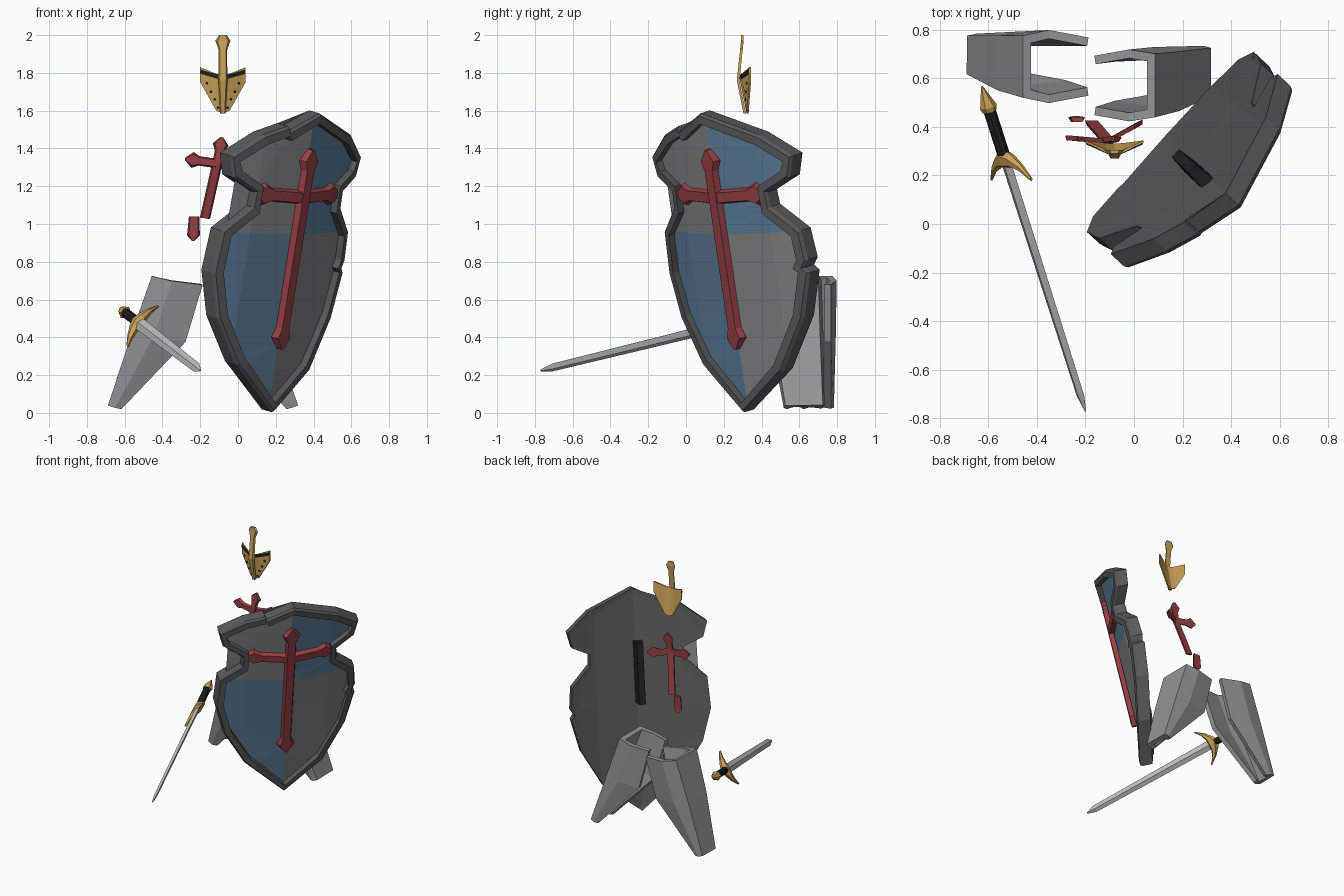
import bpy, bmesh, math
from mathutils import Vector as V, Matrix

cube = bpy.data.objects.get("Cube")
if cube:
    bpy.data.objects.remove(cube)


def material(name, rgb):
    m = bpy.data.materials.new(name)
    m.use_nodes = True
    m.diffuse_color = (*rgb, 1)
    m.node_tree.nodes["Principled BSDF"].inputs["Base Color"].default_value = (*rgb, 1)
    return m


iron = material("dark iron", (0.1, 0.1, 0.1))
grey = material("field grey", (0.23, 0.23, 0.23))
blue = material("field blue", (0.11, 0.21, 0.33))
red = material("cross red", (0.3, 0.05, 0.055))
gold = material("gold", (0.6, 0.36, 0.1))
black = material("black", (0.015, 0.015, 0.015))
steel = material("leg steel", (0.3, 0.3, 0.3))
silver = material("blade silver", (0.55, 0.55, 0.55))


def finish(name, bm, mats, matrix=None):
    me = bpy.data.meshes.new(name)
    bm.to_mesh(me)
    bm.free()
    for m in mats:
        me.materials.append(m)
    ob = bpy.data.objects.new(name, me)
    bpy.context.collection.objects.link(ob)
    if matrix:
        ob.matrix_world = matrix
    return ob


def loft(name, mat, sections, closed=False, matrix=None):
    """Skin equal-sized closed sections; cap the ends unless the loft is a loop."""
    bm = bmesh.new()
    rows = [[bm.verts.new(p) for p in s] for s in sections]
    n = len(rows[0])
    for a, b in zip(rows, rows[1:] + (rows[:1] if closed else [])):
        for i in range(n):
            j = (i + 1) % n
            bm.faces.new((a[i], a[j], b[j], b[i]))
    if not closed:
        bm.faces.new(rows[0])
        bm.faces.new(rows[-1])
    bmesh.ops.recalc_face_normals(bm, faces=bm.faces)
    return finish(name, bm, [mat], matrix)


def strip(name, mat, stations, side, normal, h, matrix=None):
    """Bar with chamfered front: stations are (point, half width)."""
    side, normal = V(side).normalized(), V(normal).normalized()
    secs = []
    for p, w in stations:
        p, top = V(p), V(p) + normal * h
        secs.append([p - side * w, p + side * w, top + side * w * 0.7, top - side * w * 0.7])
    return loft(name, mat, secs, matrix=matrix)


def arm(name, start, end, w, normal, h, matrix=None, flare=1.7):
    """Cross arm ending in a flared point."""
    start, end = V(start), V(end)
    d = (end - start).normalized()
    st = [(start, w), (end - d * w * 3, w), (end - d * w * 1.6, w * flare), (end, w * 0.25)]
    return strip(name, red, st, d.cross(V(normal)), normal, h, matrix)


def ring(p, x, y, rx, ry, n):
    return [p + x * rx * math.cos(2 * math.pi * i / n) + y * ry * math.sin(2 * math.pi * i / n)
            for i in range(n)]


# Shield frame: local x across, y up, z out of the face
u, up, n = V((0.68, 0.733, 0)), V((0.155, -0.144, 0.977)), V((0.716, -0.664, -0.211))
S = Matrix((u, up, n)).transposed().to_4x4()
S.translation = V((0.19, 0.30, 0.0))


def bow(a):
    return -(0.07 * abs(a) + 0.35 * a * a)


low = [(0.28, 0.215), (0.44, 0.49), (0.505, 0.73)]
high = [(0.49, 0.96), (0.345, 1.10), (0.34, 1.18), (0.475, 1.25), (0.505, 1.364), (0.34, 1.49)]
chip_right = [(0.48, 0.76), (0.505, 0.8)]
chip_top = [(0.2, 1.545), (0.19, 1.52)]
chip_low = [(0.255, 0.22), (0.29, 0.25)]
left = chip_low + low[1:] + high + chip_top
outline = [(0, 0)] + low + chip_right + high + [(0, 1.62)] + [(-a, b) for a, b in reversed(left)]


def inset(pts, d):
    out = []
    for i, p in enumerate(pts):
        e = (V(pts[(i + 1) % len(pts)]) - V(pts[i - 1])).normalized()
        out.append((p[0] - e.y * d, p[1] + e.x * d))
    return out


inner, lip = inset(outline, 0.055), inset(outline, 0.012)
loft("shield_rim", iron,
     [[(p[0], p[1], bow(p[0]) - 0.09), (p[0], p[1], bow(p[0]) - 0.015),
       (q[0], q[1], bow(q[0])), (r[0], r[1], bow(r[0])), (r[0], r[1], bow(r[0]) - 0.085)]
      for p, q, r in zip(outline, lip, inner)], closed=True, matrix=S)


def sheet(name, pts, depth, mats, rule):
    """Bowed plate filling an outline, coloured by a rule on its face centres."""
    bm = bmesh.new()
    bm.faces.new([bm.verts.new((a, b, 0)) for a, b in pts])
    bmesh.ops.triangulate(bm, faces=bm.faces[:])
    cuts = [((a, 0, 0), (1, 0, 0)) for a in (-0.3, 0, 0.3)] + [((0, 0.955, 0), (0, 1, 0))]
    for co, no in cuts:
        bmesh.ops.bisect_plane(bm, geom=bm.verts[:] + bm.edges[:] + bm.faces[:],
                               plane_co=co, plane_no=no)
    for f in bm.faces:
        f.material_index = rule(f.calc_center_median())
    for v in bm.verts:
        v.co.z = bow(v.co.x) + depth
    return finish(name, bm, mats, S)


sheet("shield_field", inner, -0.045, [grey, blue], lambda c: int((c.x > 0) == (c.y > 0.955)))
sheet("shield_back", outline, -0.088, [iron], lambda c: 0)

# Cross on the shield and grip behind it
mid = (0, 1.16, -0.045)
for name, end in (("top", (0, 1.42, -0.045)), ("bottom", (0, 0.34, -0.045)),
                  ("left", (0.32, 1.17, -0.105)), ("right", (-0.32, 1.17, -0.105))):
    arm("shield_cross_" + name, mid, end, 0.038, (0, 0, 1), 0.035, S)
strip("shield_grip", black, [((-0.02, 0.79, -0.09), 0.032), ((-0.02, 1.24, -0.09), 0.032)],
      (1, 0, 0), (0, 0, -1), 0.09, S)

# Broken chest cross
hub = (-0.11, 0.35, 1.32)
front = (0, -1, 0)
for name, end in (("top", (-0.085, 0.36, 1.46)), ("right", (-0.28, 0.365, 1.345)),
                  ("left", (0.035, 0.43, 1.31))):
    arm("chest_cross_" + name, hub, end, 0.025, front, 0.02)
strip("chest_cross_stem", red, [(hub, 0.027), ((-0.175, 0.425, 1.03), 0.027)],
      (1, 0, -0.15), front, 0.02)
strip("chest_cross_tip", red, [((-0.232, 0.44, 1.04), 0.028), ((-0.236, 0.44, 0.94), 0.034),
                               ((-0.238, 0.445, 0.91), 0.006)], (1, 0, 0), front, 0.02)

# Visor with nose fin, eye slits and breath holes
def visor_point(dx, z, lift=0.0):
    y = 0.28 + 0.2 * (1.79 - z) * (1 - abs(dx) / 0.12) + 0.45 * abs(dx)
    return V((dx - 0.08, y - lift, z))


half = [(0, 1.585, 1.79), (0.035, 1.6, 1.795), (0.12, 1.75, 1.83)]
cols = [(-a, b, c) for a, b, c in reversed(half[1:])] + half
loft("visor", gold, [[visor_point(x, b), visor_point(x, t),
                      visor_point(x, t, -0.01), visor_point(x, b, -0.01)] for x, b, t in cols])
strip("visor_fin", gold, [((-0.08, 0.318, 1.585), 0.014), ((-0.08, 0.283, 1.76), 0.024),
                          ((-0.08, 0.3, 1.92), 0.022), ((-0.08, 0.305, 1.97), 0.04),
                          ((-0.08, 0.305, 2.0), 0.02)], (1, 0, 0), front, 0.014)
for s, side in ((1, "left"), (-1, "right")):
    loft("eye_slit_" + side, black,
         [[visor_point(s * dx, z + dz, lift) for dz, lift in
           ((0, 0), (0.022, 0), (0.022, 0.005), (0, 0.005))]
          for dx, z in ((0.025, 1.768), (0.118, 1.795))])
    for k, (dx, z) in enumerate(((0.03, 1.615), (0.05, 1.66), (0.075, 1.7), (0.1, 1.745))):
        p = visor_point(s * dx * 0.85, z, 0.003)
        loft("breath_hole_%s_%d" % (side, k), black,
             [ring(p + V((0, t, 0)), V((1, 0, 0)), V((0, 0, 1)), 0.008, 0.008, 6)
              for t in (0, 0.006)])


# Leg guards: open channels tapering to the foot
def channel(name, rows):
    bm = bmesh.new()
    grid = [[bm.verts.new(p) for p in row] for row in rows]
    for a, b in zip(grid, grid[1:]):
        for i in range(len(a) - 1):
            bm.faces.new((a[i], a[i + 1], b[i + 1], b[i]))
    bmesh.ops.recalc_face_normals(bm, faces=bm.faces)
    ob = finish(name, bm, [steel])
    mod = ob.modifiers.new("thickness", "SOLIDIFY")
    mod.thickness = 0.035
    mod.offset = 0
    mod.use_even_offset = True


def leg_row(z, drop, wall, fold, lip_x, y0, y1, flare):
    """One level: lip, fold and wall on both sides of the channel."""
    top = [(lip_x, y1 - 0.01, z - drop), (fold, y1 + flare, z - drop / 2), (wall, y1, z)]
    bottom = [(wall, y0, z), (fold, y0 - flare, z - drop / 2), (lip_x, y0 + 0.01, z - drop)]
    return top + bottom


channel("right_leg_guard", [leg_row(0.72, 0.04, -0.44, -0.35, -0.19, 0.535, 0.76, 0.02),
                            leg_row(0.42, 0.04, -0.545, -0.45, -0.28, 0.565, 0.76, 0.015),
                            leg_row(0.035, 0.01, -0.67, -0.65, -0.62, 0.63, 0.76, 0.005)])
channel("left_leg_guard", [leg_row(0.72, 0.03, 0.07, -0.02, -0.16, 0.455, 0.685, 0.015),
                           leg_row(0.42, 0.04, 0.17, 0.08, -0.08, 0.48, 0.695, 0.015),
                           leg_row(0.035, 0.01, 0.3, 0.285, 0.26, 0.54, 0.71, 0.005)])

# Sword
G, tip = V((-0.525, 0.25, 0.475)), V((-0.2, -0.77, 0.225))
D = (tip - G).normalized()
W = V((0.6, 0, 0.8))
W = (W - D * W.dot(D)).normalized()
T = D.cross(W)
loft("sword_blade", silver, [ring(p, W, T, w, t, 4) for p, w, t in
                             ((G, 0.034, 0.015), (tip - D * 0.07, 0.026, 0.012),
                              (tip, 0.006, 0.004))])
loft("sword_guard", gold, [ring(G + W * t + D * (5 * t * t - 0.02), D, T,
                                0.042 - 0.26 * abs(t), 0.034 - 0.2 * abs(t), 6)
                           for t in (-0.135, -0.09, -0.04, 0, 0.04, 0.09, 0.135)])
loft("sword_grip", black, [ring(G - D * t, W, T, 0.026, 0.026, 8) for t in (0.02, 0.24)])
loft("sword_pommel", gold, [ring(G - D * t, W, T, r, r, 6)
                            for t, r in ((0.23, 0.03), (0.25, 0.036), (0.34, 0.004))])
